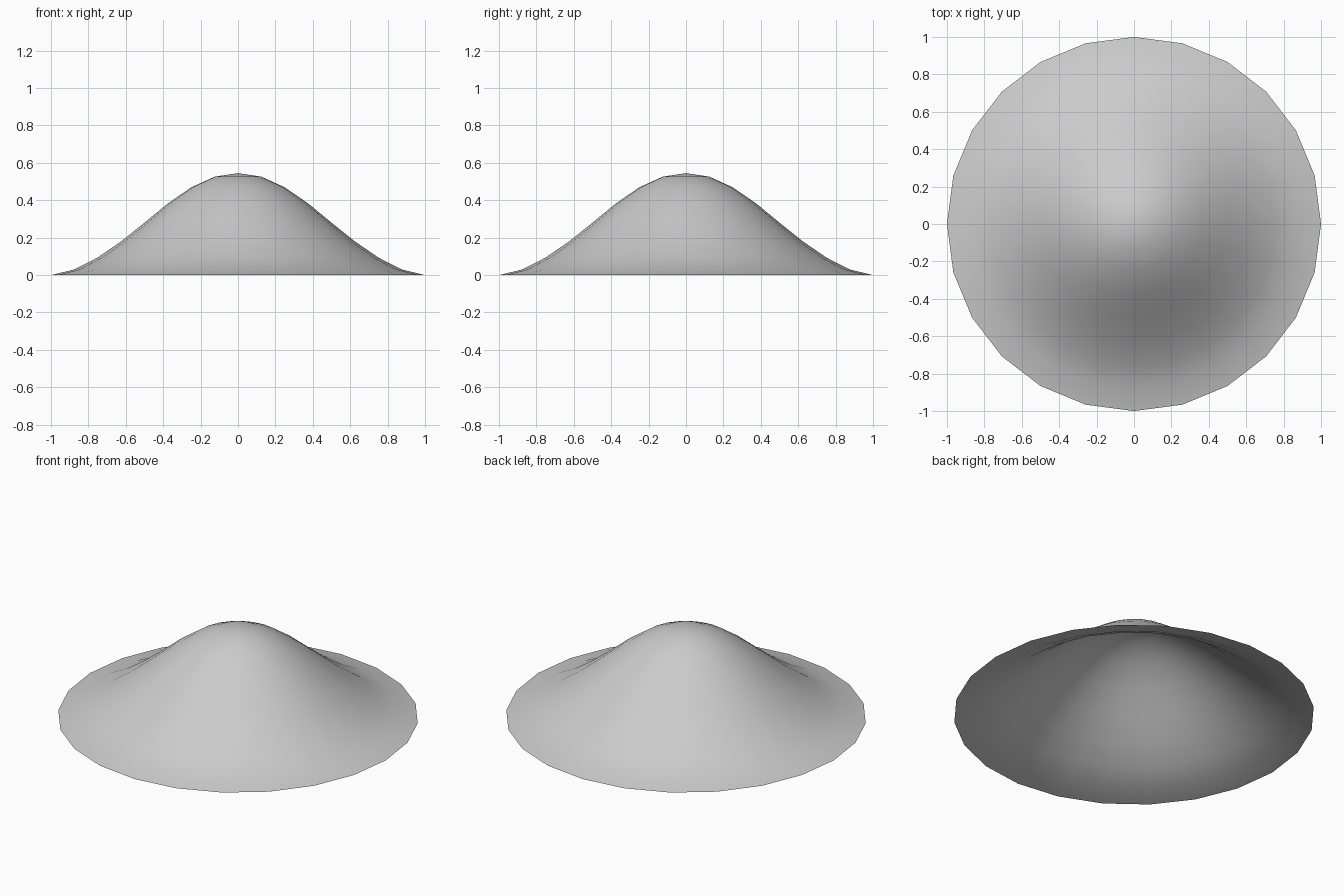
import bpy, bmesh
from math import sin, cos, pi

if "Cube" in bpy.data.objects:
    bpy.data.objects.remove(bpy.data.objects["Cube"])

# Bell-shaped profile: (radius, height) from rim to just below the peak
PROFILE = [(1.0, 0.0), (0.875, 0.03), (0.75, 0.094), (0.625, 0.18),
           (0.5, 0.28), (0.375, 0.383), (0.25, 0.469), (0.125, 0.526)]
PEAK = 0.545
SIDES = 24

# Open thin shell: rings of the profile closed by a fan at the peak
bm = bmesh.new()
rings = [[bm.verts.new((r * cos(2 * pi * i / SIDES), r * sin(2 * pi * i / SIDES), z))
          for i in range(SIDES)] for r, z in PROFILE]
for low, high in zip(rings, rings[1:]):
    for i in range(SIDES):
        j = (i + 1) % SIDES
        bm.faces.new((low[i], low[j], high[j], high[i]))
peak = bm.verts.new((0, 0, PEAK))
for i in range(SIDES):
    bm.faces.new((rings[-1][i], rings[-1][(i + 1) % SIDES], peak))

for f in bm.faces:
    f.smooth = True
mesh = bpy.data.meshes.new("mound")
bm.to_mesh(mesh)
bm.free()
bpy.context.collection.objects.link(bpy.data.objects.new("mound", mesh))
